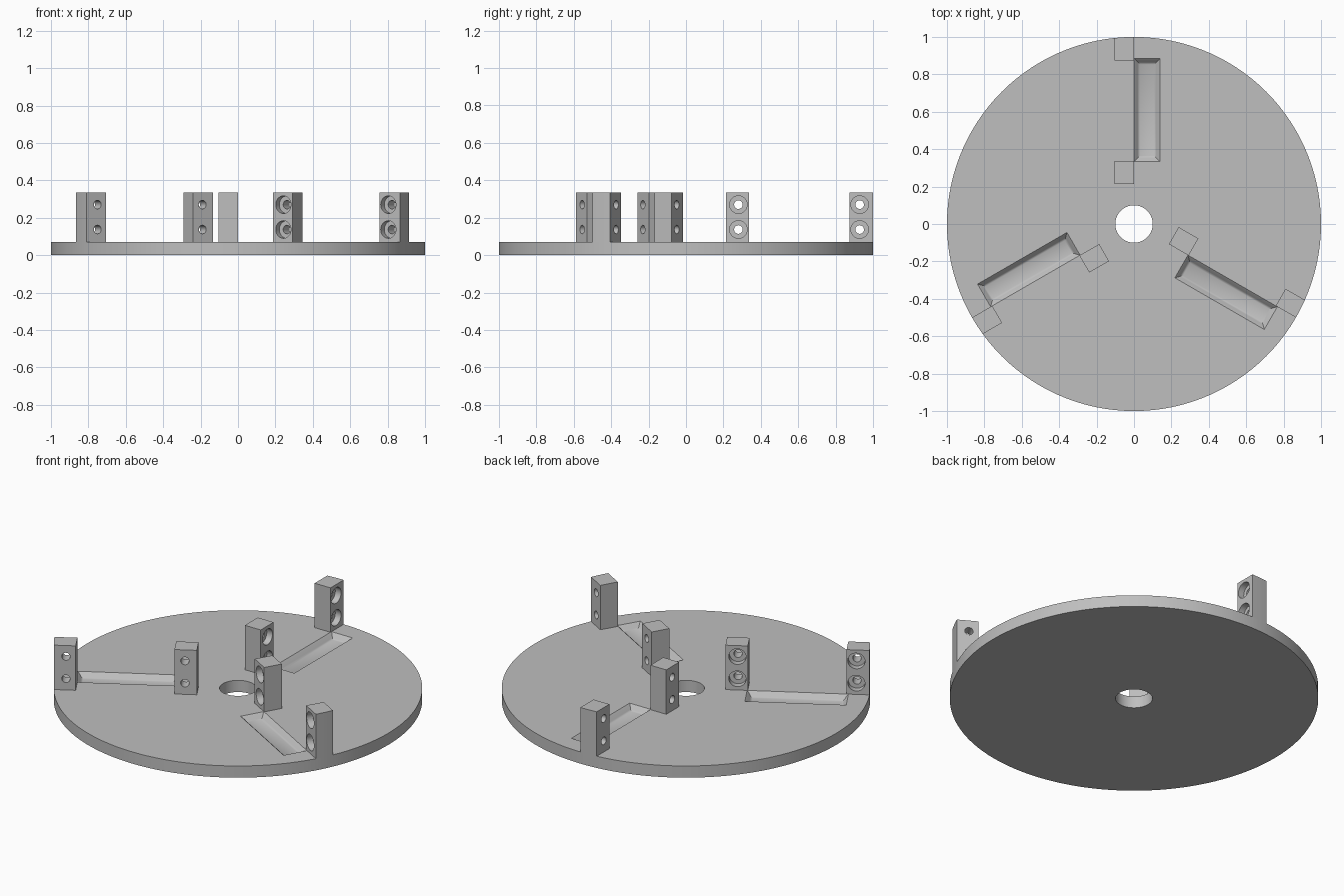
import bpy, bmesh
from math import cos, sin, pi, radians
from mathutils import Matrix

if "Cube" in bpy.data.objects:
    bpy.data.objects.remove(bpy.data.objects["Cube"], do_unlink=True)

DISC_TOP, BLOCK_TOP = 0.07, 0.336
SEGMENTS = 120

grey = bpy.data.materials.new("machined grey")
grey.use_nodes = True
colour = (0.52, 0.52, 0.52, 1)
grey.diffuse_color = colour
grey.node_tree.nodes["Principled BSDF"].inputs["Base Color"].default_value = colour


def loft(name, rings):
    """Solid made by bridging rings of points and capping both ends."""
    bm = bmesh.new()
    loops = [[bm.verts.new(p) for p in ring] for ring in rings]
    n = len(loops[0])
    for a, b in zip(loops, loops[1:]):
        for i in range(n):
            j = (i + 1) % n
            bm.faces.new((a[i], a[j], b[j], b[i]))
    bm.faces.new(loops[0][::-1])
    bm.faces.new(loops[-1])
    bmesh.ops.recalc_face_normals(bm, faces=bm.faces)
    mesh = bpy.data.meshes.new(name)
    bm.to_mesh(mesh)
    bm.free()
    mesh.materials.append(grey)
    obj = bpy.data.objects.new(name, mesh)
    bpy.context.collection.objects.link(obj)
    return obj


def circle(radius, z, n=SEGMENTS):
    return [(radius * cos(2 * pi * i / n), radius * sin(2 * pi * i / n), z) for i in range(n)]


def rectangle(x0, x1, y0, y1, z):
    return [(x0, y0, z), (x1, y0, z), (x1, y1, z), (x0, y1, z)]


def cut(obj, cutter, operation="DIFFERENCE"):
    """Apply one boolean and discard the cutter."""
    mod = obj.modifiers.new("cut", "BOOLEAN")
    mod.operation, mod.object, mod.solver = operation, cutter, "EXACT"
    bpy.context.view_layer.update()
    graph = bpy.context.evaluated_depsgraph_get()
    mesh = bpy.data.meshes.new_from_object(obj.evaluated_get(graph))
    obj.modifiers.clear()
    obj.data = mesh
    bpy.data.objects.remove(cutter, do_unlink=True)


def finish(obj):
    bpy.ops.object.select_all(action="DESELECT")
    obj.select_set(True)
    bpy.context.view_layer.objects.active = obj
    bpy.ops.object.shade_smooth_by_angle(angle=radians(32))


def pocket_cutter():
    """Shallow trench with softly curved sides, given as inset and depth."""
    profile = [(0, -0.05), (0, 0), (0.01, 0.009), (0.02, 0.024), (0.032, 0.03)]
    return loft("pocket_cutter", [
        rectangle(s, 0.14 - s, 0.333 + s, 0.885 - s, DISC_TOP - d) for s, d in profile])


def screw_hole_cutter(y, z):
    """Counterbored hole running along x, wide on the +x side."""
    steps = [(-0.2, 0.023), (-0.038, 0.023), (-0.038, 0.047), (0.1, 0.047)]
    return loft("screw_hole_cutter", [
        [(x, y + px, z + py) for px, py, _ in circle(r, 0, 32)] for x, r in steps])


# Base disc with centre bore and three trenches
disc = loft("base_disc", [circle(1, 0), circle(1, DISC_TOP)])
cut(disc, loft("bore_cutter", [circle(0.1, -0.1, 64), circle(0.1, 0.2, 64)]))
for k in range(3):
    cutter = pocket_cutter()
    cutter.data.transform(Matrix.Rotation(k * 2 * pi / 3, 4, "Z"))
    cut(disc, cutter)
finish(disc)

# Mounting blocks: an inner and an outer one beside each trench
for label, y0, y1, hole_y in (("inner", 0.215, 0.337, 0.28), ("outer", 0.875, 1.1, 0.928)):
    block = loft(label + "_block", [
        rectangle(-0.105, 0, y0, y1, z) for z in (DISC_TOP, BLOCK_TOP)])
    if label == "outer":
        # Outer blocks follow the rim of the disc
        cut(block, loft("rim_cutter", [circle(1, -0.5), circle(1, 1)]), "INTERSECT")
    for z in (0.137, 0.27):
        cut(block, screw_hole_cutter(hole_y, z))
    finish(block)
    for k in (1, 2):
        copy = block.copy()
        copy.name = f"{label}_block_{k + 1}"
        copy.rotation_euler.z = k * 2 * pi / 3
        bpy.context.collection.objects.link(copy)
